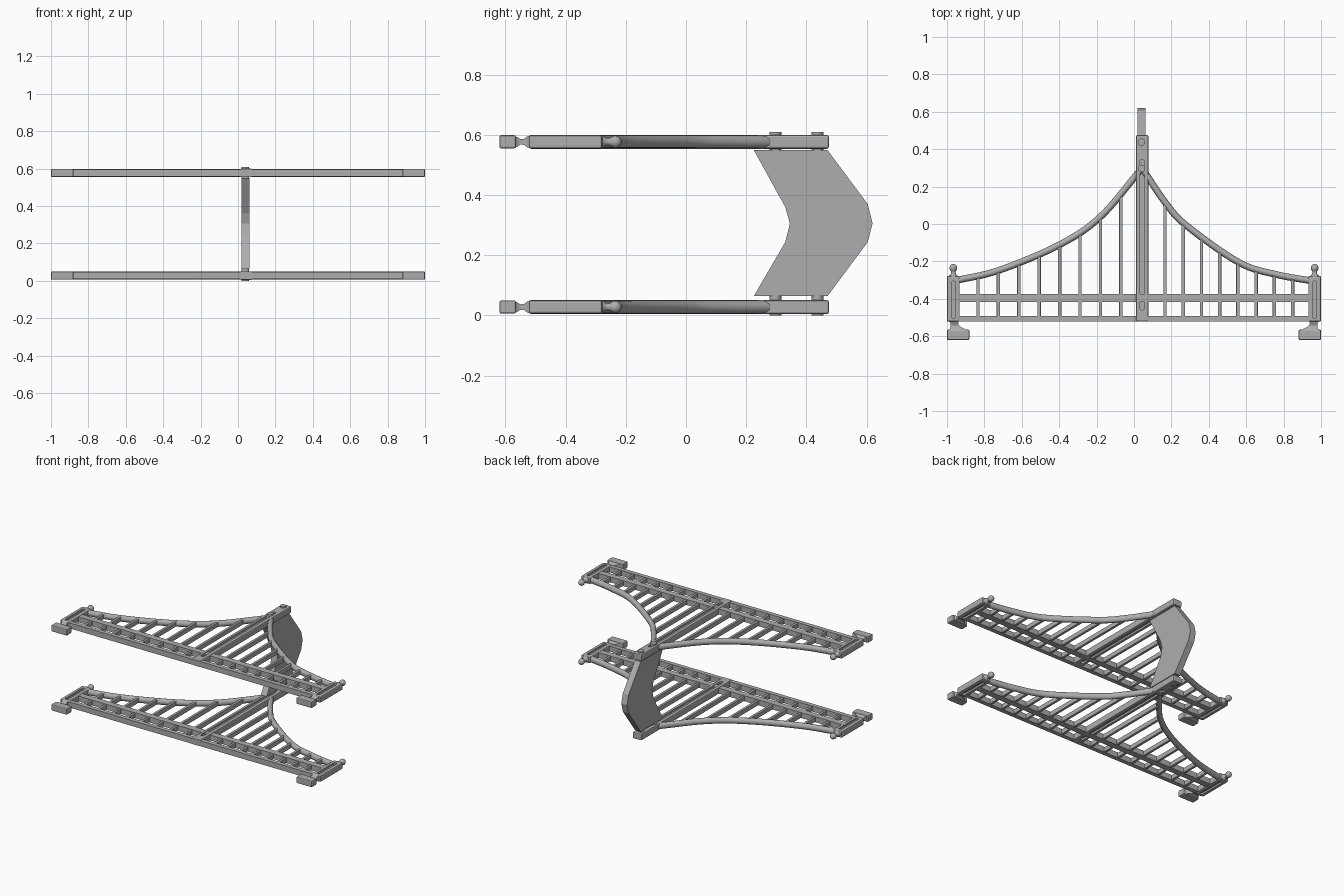
import bpy, bmesh, math
from mathutils import Vector

if "Cube" in bpy.data.objects:
    bpy.data.objects.remove(bpy.data.objects["Cube"])

metal = bpy.data.materials.new("plain grey")
metal.diffuse_color = (0.42, 0.42, 0.42, 1)
metal.use_nodes = True
metal.node_tree.nodes["Principled BSDF"].inputs["Base Color"].default_value = metal.diffuse_color
ZC, HZ = 0.028, 0.022          # mid height and half thickness of a bridge panel
PX = 0.043                     # x of the central tower
panel = []                     # every part belonging to the panel


def add(name, bm, smooth=False, keep=True):
    bmesh.ops.recalc_face_normals(bm, faces=bm.faces)
    me = bpy.data.meshes.new(name)
    bm.to_mesh(me)
    bm.free()
    me.materials.append(metal)
    ob = bpy.data.objects.new(name, me)
    bpy.context.collection.objects.link(ob)
    if smooth:
        bpy.context.view_layer.objects.active = ob
        ob.select_set(True)
        bpy.ops.object.shade_smooth_by_angle(angle=math.radians(40))
        ob.select_set(False)
    if keep:
        panel.append(ob)
    return ob


def box(name, x0, x1, y0, y1, hz, bevel=0.0):
    bm = bmesh.new()
    bmesh.ops.create_cube(bm, size=1)
    for v in bm.verts:
        v.co = Vector(((x0 + x1) / 2 + v.co.x * (x1 - x0),
                       (y0 + y1) / 2 + v.co.y * (y1 - y0), ZC + v.co.z * 2 * hz))
    if bevel:
        bmesh.ops.bevel(bm, geom=bm.edges[:], offset=bevel, segments=2,
                        profile=0.5, affect='EDGES')
    return add(name, bm)


def prism(bm, pts, offset):
    f = bm.faces.new([bm.verts.new(p) for p in pts])
    ext = bmesh.ops.extrude_face_region(bm, geom=[f])
    bmesh.ops.translate(bm, vec=offset,
                        verts=[g for g in ext['geom'] if isinstance(g, bmesh.types.BMVert)])


def loft(name, rings, smooth=True):
    bm = bmesh.new()
    vs = [[bm.verts.new(p) for p in r] for r in rings]
    n = len(vs[0])
    for a, b in zip(vs, vs[1:]):
        for i in range(n):
            bm.faces.new((a[i], a[(i + 1) % n], b[(i + 1) % n], b[i]))
    bm.faces.new(vs[0])
    bm.faces.new(vs[-1])
    return add(name, bm, smooth)


def cut_slots(post, x, y0, y1, r):
    # shallow round-ended grooves on both faces of a post
    bm = bmesh.new()
    arc = [(x + r * math.cos(a * math.pi / 6), y1 - r + r * math.sin(a * math.pi / 6)) for a in range(7)]
    arc += [(x - r * math.cos(a * math.pi / 6), y0 + r - r * math.sin(a * math.pi / 6)) for a in range(7)]
    for z in (ZC + HZ - 0.012, ZC - HZ - 0.03):
        prism(bm, [(px, py, z) for px, py in arc], (0, 0, 0.042))
    cutter = add("slot_cutter", bm, keep=False)
    cutter.hide_render = True
    m = post.modifiers.new("slots", 'BOOLEAN')
    m.object, m.operation, m.solver = cutter, 'DIFFERENCE', 'EXACT'
    dg = bpy.context.evaluated_depsgraph_get()
    post.data = bpy.data.meshes.new_from_object(post.evaluated_get(dg))
    post.modifiers.clear()
    bpy.data.objects.remove(cutter)


# central tower and deck rails
tower = box("tower", 0.01, 0.077, -0.522, 0.475, HZ + 0.001, 0.007)
cut_slots(tower, PX, -0.46, 0.345, 0.012)
box("lower_rail", -0.95, 0.95, -0.522, -0.492, 0.019)
box("middle_rail", -0.95, 0.95, -0.416, -0.373, 0.019)

# end posts with finial, waist and foot
for s, side in ((-1, "left"), (1, "right")):
    xs = sorted((s * 1.0, s * 0.932))
    post = box(side + "_post", xs[0], xs[1], -0.522, -0.278, HZ, 0.007)
    cut_slots(post, s * 0.966, -0.505, -0.305, 0.011)
    xs = sorted((s * 1.0, s * 0.88))
    box(side + "_foot", xs[0], xs[1], -0.62, -0.565, HZ, 0.006)
    rings = []
    for y, a, b, hz in ((-0.515, .004, .064, .021), (-0.528, .018, .060, .018), (-0.538, .020, .062, .010),
                        (-0.550, .020, .072, .009), (-0.561, .016, .095, .016), (-0.57, .008, .112, .020)):
        x0, x1 = s * (1 - a), s * (1 - b)
        rings.append([(x0, y, ZC - hz), (x1, y, ZC - hz), (x1, y, ZC + hz), (x0, y, ZC + hz)])
    loft(side + "_waist", rings)
    rings = []
    prof = [(-0.285, .026), (-0.276, .023), (-0.268, .014), (-0.256, .012)]
    prof += [(-0.235 + 0.021 * math.sin(t), 0.021 * math.cos(t))
             for t in (-0.8, -0.4, 0, 0.4, 0.8, 1.2, 1.5)]
    for y, r in prof:
        rings.append([(s * 0.966 + r * math.cos(k * math.pi / 8), y, ZC + min(r, .021) * math.sin(k * math.pi / 8))
                      for k in range(16)])
    loft(side + "_finial", rings)


# sagging cables: smooth interpolation through a few points
def path(pts, steps=8):
    p = [Vector(q) for q in pts]
    p = [2 * p[0] - p[1]] + p + [2 * p[-1] - p[-2]]
    out = []
    for a, b, c, d in zip(p, p[1:], p[2:], p[3:]):
        for i in range(steps):
            t = i / steps
            out.append(0.5 * (2 * b + (c - a) * t + (2 * a - 5 * b + 4 * c - d) * t * t
                              + (3 * b - a - 3 * c + d) * t ** 3))
    return out + [p[-2]]


def height(line, x):
    for a, b in zip(line, line[1:]):
        if min(a.x, b.x) <= x <= max(a.x, b.x):
            return a.y + (b.y - a.y) * (x - a.x) / (b.x - a.x)


left = path([(-0.95, -0.302), (-0.72, -0.247), (-0.40, -0.112), (-0.18, 0.038), (0.04, 0.295)])
right = path([(0.046, 0.295), (0.165, 0.118), (0.28, -0.008), (0.56, -0.205), (0.76, -0.27), (0.95, -0.304)])
for side, line in (("left", left), ("right", right)):
    rings = []
    for i, p in enumerate(line):
        t = (line[min(i + 1, len(line) - 1)] - line[max(i - 1, 0)]).normalized()
        n = Vector((-t.y, t.x))
        rings.append([(p.x + n.x * 0.018 * math.cos(k * math.pi / 6), p.y + n.y * 0.018 * math.cos(k * math.pi / 6),
                       ZC + 0.021 * math.sin(k * math.pi / 6)) for k in range(12)])
    loft(side + "_cable", rings)

# hangers from cable to lower rail
for side, line, first, gap in (("left", left, -0.834, 0.1091), ("right", right, 0.166, 0.0974)):
    for i in range(8):
        x = first + i * gap
        box(f"{side}_hanger_{i + 1}", x - 0.009, x + 0.009, -0.505, height(line, x), 0.016, 0.003)

# pins through the tower
for i, y in enumerate((0.297, 0.437)):
    loft(f"pin_{i + 1}", [[(PX - 0.003 + 0.02 * math.cos(k * math.pi / 10), y + 0.02 * math.sin(k * math.pi / 10), z)
                           for k in range(20)] for z in (0.0, 0.064)])

# upper panel repeats the lower one
for ob in panel:
    twin = ob.copy()
    twin.name = "upper_" + ob.name
    twin.location.z = 0.545 if "pin" in ob.name else 0.549
    bpy.context.collection.objects.link(twin)

# chevron plate joining the two towers
bm = bmesh.new()
outer = [(0.47, 0.064), (0.604, 0.244), (0.62, 0.306), (0.604, 0.37), (0.47, 0.55)]
inner = [(0.225, 0.55), (0.33, 0.36), (0.345, 0.306), (0.33, 0.244), (0.225, 0.064)]
prism(bm, [(0.018, y, z) for y, z in outer + inner], (0.044, 0, 0))
add("chevron_plate", bm, keep=False)
